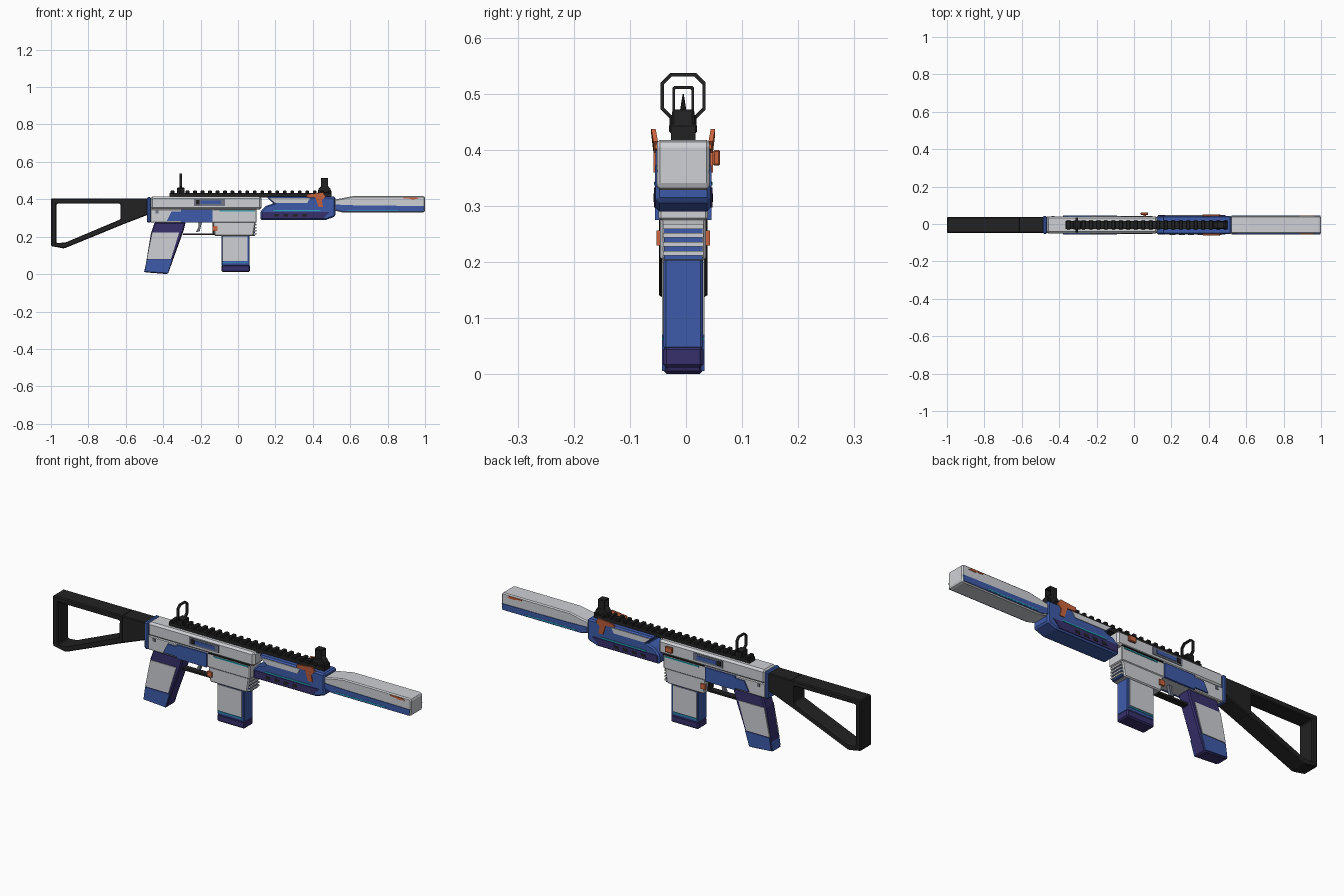
import bpy, bmesh, math

cube = bpy.data.objects.get("Cube")
if cube:
    bpy.data.objects.remove(cube)

MID = -0.005  # y of the symmetry plane


def material(name, r, g, b):
    m = bpy.data.materials.new(name)
    m.use_nodes = True
    m.diffuse_color = (r, g, b, 1)
    m.node_tree.nodes["Principled BSDF"].inputs["Base Color"].default_value = (r, g, b, 1)
    return m


GREY = material("light grey", .62, .63, .66)
BLUE = material("blue", .048, .105, .40)
NAVY = material("dark violet", .038, .030, .15)
BLACK = material("black", .016, .016, .017)
ORANGE = material("orange", .60, .13, .05)
CYAN = material("cyan", .02, .42, .52)
SLATE = material("slate", .16, .18, .23)


def finish(name, bm, mat, bevel=0.0):
    bmesh.ops.recalc_face_normals(bm, faces=bm.faces)
    mesh = bpy.data.meshes.new(name)
    bm.to_mesh(mesh)
    bm.free()
    mesh.materials.append(mat)
    ob = bpy.data.objects.new(name, mesh)
    bpy.context.scene.collection.objects.link(ob)
    if bevel:
        mod = ob.modifiers.new("edges", 'BEVEL')
        mod.width = bevel
        mod.segments = 1
        mod.limit_method = 'ANGLE'
    return ob


def add_prism(bm, pts, y0, y1):
    rings = [[bm.verts.new((x, y, z)) for x, z in pts] for y in (y0, y1)]
    for ring in rings:
        bm.faces.new(ring)
    for i in range(len(pts)):
        j = (i + 1) % len(pts)
        bm.faces.new((rings[0][i], rings[0][j], rings[1][j], rings[1][i]))


def rect(x0, x1, z0, z1):
    return [(x0, z0), (x1, z0), (x1, z1), (x0, z1)]


# side profile extruded evenly about the symmetry plane
def prism(name, pts, half, mat, bevel=0.0):
    bm = bmesh.new()
    add_prism(bm, pts, MID - half, MID + half)
    return finish(name, bm, mat, bevel)


# matching thin plates on the two flanks
def plates(name, pts, half, mat, lift=.003, sides=(-1, 1)):
    bm = bmesh.new()
    for s in sides:
        add_prism(bm, pts, MID + s * (half - .003), MID + s * (half + lift))
    return finish(name, bm, mat)


# closed frame between two outlines, extruded along y or along x
def frame(name, outer, inner, d0, d1, mat, along_x=False, bevel=0.0):
    bm = bmesh.new()

    def loop(pts, d):
        return [bm.verts.new((d, MID + a, z) if along_x else (a, d, z)) for a, z in pts]
    loops = [loop(outer, d0), loop(outer, d1), loop(inner, d1), loop(inner, d0)]
    n = len(outer)
    for k in range(4):
        a, b = loops[k], loops[(k + 1) % 4]
        for i in range(n):
            j = (i + 1) % n
            bm.faces.new((a[i], a[j], b[j], b[i]))
    return finish(name, bm, mat, bevel)


# stock
frame("stock_frame",
      [(-1, .405), (-.61, .405), (-.61, .268), (-.93, .137), (-1, .15)],
      [(-.97, .377), (-.628, .377), (-.628, .293), (-.92, .17), (-.97, .165)],
      MID - .043, MID + .043, BLACK, bevel=.005)
prism("stock_neck", [(-.615, .405), (-.48, .405), (-.48, .318), (-.615, .266)], .043, BLACK, .004)

# receiver
prism("receiver_end_cap", rect(-.487, -.465, .275, .412), .048, BLUE, .006)
prism("upper_receiver", rect(-.468, .125, .345, .415), .046, GREY, .010)
prism("lower_receiver", rect(-.468, .1, .275, .347), .044, GREY, .004)
prism("magazine_well", [(-.135, .28), (.095, .28), (.082, .203), (-.125, .203)], .041, GREY, .005)
plates("receiver_seam", rect(-.13, .1, .345, .349), .044, BLACK, .004)
plates("receiver_blue_panel",
       [(-.38, .285), (-.355, .335), (-.305, .335), (-.305, .345), (-.137, .345), (-.137, .275), (-.305, .275), (-.305, .285)],
       .044, BLUE, .006)
plates("receiver_cyan_line", rect(-.1, .09, .334, .340), .044, CYAN)
plates("port_surround", rect(-.235, -.07, .365, .402), .046, SLATE)
plates("port_cover", rect(-.2, -.09, .374, .393), .046, BLUE, .005)
plates("port_rib", rect(-.225, -.205, .372, .396), .046, BLACK, .005)
plates("receiver_pins", rect(-.44, -.425, .325, .34), .044, SLATE)
for i in range(4):
    z = .212 + i * .016
    prism("well_rib", rect(.07, .098, z, z + .008), .036, GREY)
prism("well_front_inset", rect(.06, .0915, .205, .268), .034, BLUE)

# bolt handle and release buttons
bm = bmesh.new()
add_prism(bm, rect(.036, .076, .372, .4), .048, .061)
add_prism(bm, rect(.05, .064, .38, .392), .03, .05)
finish("bolt_handle", bm, ORANGE, .003)
plates("magazine_release", rect(-.137, -.11, .23, .256), .042, ORANGE, .006)

# magazine
prism("magazine", rect(-.088, .062, .045, .21), .035, BLUE, .004)
prism("magazine_base", rect(-.089, .064, .012, .05), .036, NAVY, .006)
plates("magazine_panel", rect(-.083, .05, .07, .2), .035, GREY)
plates("magazine_line", rect(-.083, .05, .061, .066), .035, CYAN)

# grip
prism("grip", [(-.465, .22), (-.445, .278), (-.28, .278), (-.29, .235), (-.375, .0), (-.5, .01)], .035, NAVY, .006)
plates("grip_panel", [(-.459, .222), (-.315, .222), (-.358, .082), (-.488, .082)], .035, GREY)
plates("grip_foot", [(-.488, .078), (-.352, .078), (-.375, .006), (-.497, .014)], .035, BLUE)
prism("grip_foot_back", [(-.502, .012), (-.487, .08), (-.47, .08), (-.48, .012)], .030, BLUE)

# trigger and guard
prism("trigger_guard", rect(-.295, -.125, .208, .218), .016, BLACK)
prism("guard_post", rect(-.137, -.125, .21, .28), .016, BLACK)
prism("trigger", [(-.21, .28), (-.192, .28), (-.2, .25), (-.205, .228), (-.224, .225), (-.212, .25)], .008, SLATE)

# handguard
prism("handguard",
      [(.12, .29), (.47, .29), (.52, .308), (.52, .415), (.15, .415), (.19, .378), (.15, .365), (.12, .335)],
      .049, BLUE, .007)
plates("handguard_lower_panel", [(.128, .297), (.455, .297), (.49, .333), (.128, .333)], .049, NAVY)
plates("handguard_grey_panel", [(.165, .407), (.385, .407), (.37, .381), (.197, .381)], .049, GREY)
plates("handguard_line", rect(.19, .44, .337, .343), .049, CYAN)
for i in range(4):
    x = .19 + i * .05
    plates("handguard_vent", [(x, .307), (x + .025, .307), (x + .032, .322), (x + .007, .322)], .049, BLACK, .004)

# orange levers with tips leaning outwards
levers = plates("levers",
                [(.43, .36), (.455, .36), (.448, .395), (.468, .415), (.455, .437), (.37, .428), (.365, .412), (.415, .408)],
                .048, ORANGE, .005)
for v in levers.data.vertices:
    if v.co.z > .42:
        v.co.y += math.copysign(.004, v.co.y - MID)

# long muzzle shroud
prism("muzzle_shroud",
      [(.515, .34), (.56, .329), (.992, .329), (1, .336), (1, .41), (.992, .418), (.62, .418), (.515, .398)],
      .047, GREY, .007)
plates("shroud_blue_panel", [(.52, .345), (.56, .334), (.992, .334), (.996, .364), (.62, .368), (.52, .372)], .047, BLUE)
plates("shroud_line", rect(.58, .86, .339, .344), .047, CYAN, .004)
plates("shroud_mark", [(.885, .411), (.955, .411), (.965, .402), (.93, .399), (.915, .404), (.885, .405)], .046, ORANGE, .004)

# top rail with teeth
prism("rail", rect(-.366, .5, .41, .434), .022, BLACK)
for i in range(22):
    x = -.36 + i * .04
    prism("rail_tooth", rect(x, x + .02, .43, .446), .025, BLACK, .003)


def octagon(half, z0, z1, cut):
    return [(-half + cut, z0), (half - cut, z0), (half, z0 + cut), (half, z1 - cut),
            (half - cut, z1), (-half + cut, z1), (-half, z1 - cut), (-half, z0 + cut)]


# rear sight
prism("rear_sight_base", rect(-.325, -.285, .432, .462), .024, BLACK, .003)
frame("rear_sight_ring", octagon(.04, .455, .537, .017), octagon(.034, .461, .531, .014),
      -.312, -.3, BLACK, along_x=True)

# front sight
prism("front_sight_base", [(.425, .432), (.5, .432), (.495, .455), (.482, .472), (.445, .472), (.43, .455)], .02, BLACK, .004)
frame("front_sight_guard", octagon(.019, .462, .514, .003), octagon(.0145, .468, .509, .002),
      .445, .48, BLACK, along_x=True)
bm = bmesh.new()
bmesh.ops.create_cone(bm, cap_ends=True, segments=8, radius1=.006, radius2=.001, depth=.032)
bmesh.ops.translate(bm, verts=bm.verts, vec=(.462, MID, .484))
finish("front_sight_post", bm, BLACK)
